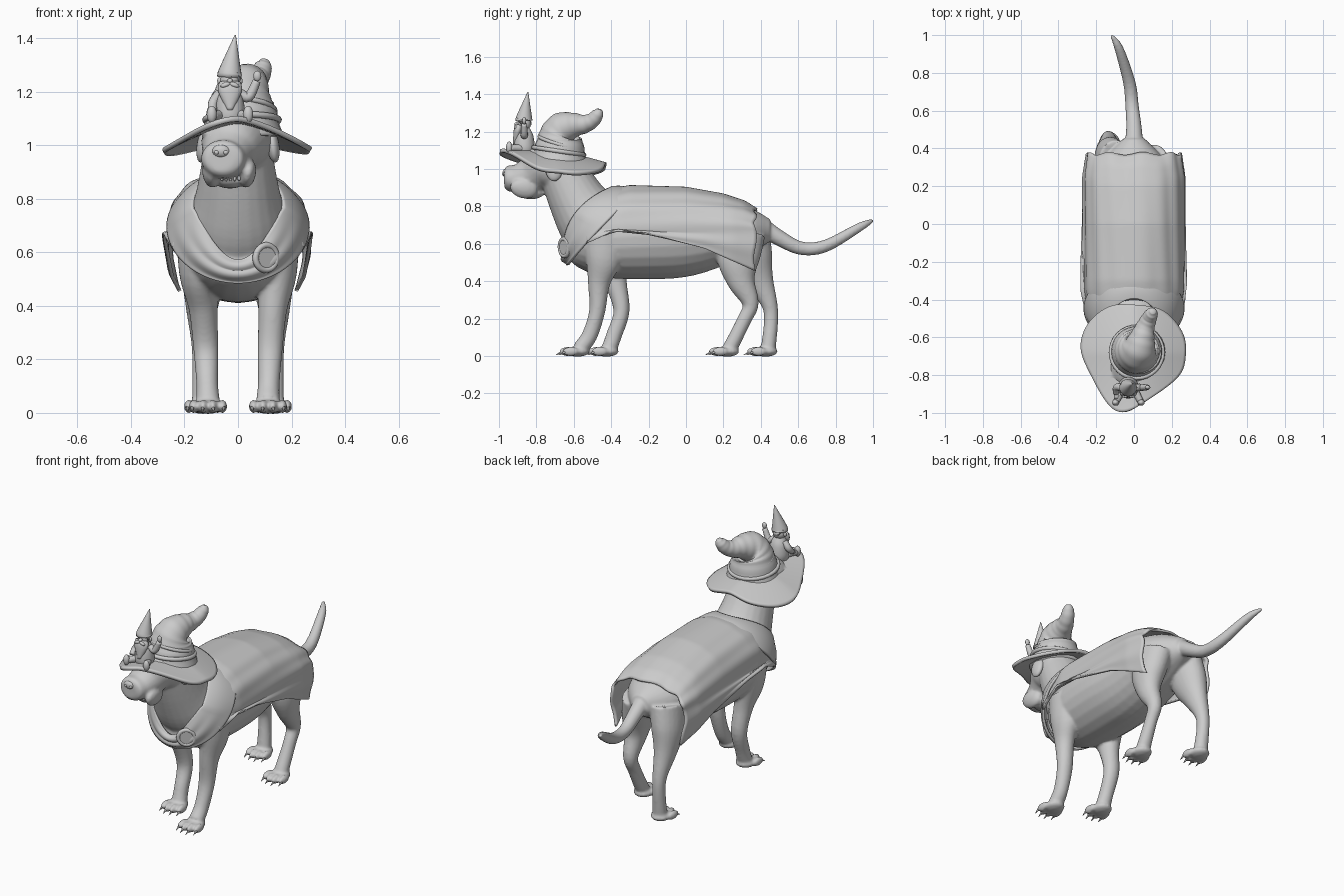
import bpy, bmesh, math
from mathutils import Vector, Matrix, Euler

if "Cube" in bpy.data.objects:
    bpy.data.objects.remove(bpy.data.objects["Cube"])


def finish(bm, name, thick=0):
    bmesh.ops.recalc_face_normals(bm, faces=bm.faces)
    me = bpy.data.meshes.new(name)
    bm.to_mesh(me)
    bm.free()
    me.polygons.foreach_set("use_smooth", [True] * len(me.polygons))
    ob = bpy.data.objects.new(name, me)
    bpy.context.collection.objects.link(ob)
    if thick:
        m = ob.modifiers.new("thickness", 'SOLIDIFY')
        m.thickness, m.offset = thick, 0
    return ob


def grid(name, rows, closed=False, caps=False, thick=0):
    bm = bmesh.new()
    vs = [[bm.verts.new(p) for p in r] for r in rows]
    n = len(rows[0])
    for a, b in zip(vs, vs[1:]):
        for i in range(n if closed else n - 1):
            j = (i + 1) % n
            bm.faces.new((a[i], a[j], b[j], b[i]))
    if caps:
        bm.faces.new(vs[0])
        bm.faces.new(vs[-1])
    return finish(bm, name, thick)


def spline(pts, k=5, closed=False):
    P = [Vector(p) for p in pts]
    n, out = len(P), []
    get = (lambda i: P[i % n]) if closed else (lambda i: P[max(0, min(n - 1, i))])
    for i in range(n if closed else n - 1):
        a, b, c, d = (get(i + o) for o in (-1, 0, 1, 2))
        for t in (s / k for s in range(k)):
            out.append(.5 * (2 * b + (c - a) * t + (2 * a - 5 * b + 4 * c - d) * t**2
                             + (3 * b - a - 3 * c + d) * t**3))
    return out if closed else out + [P[-1]]


def loft(name, secs, n=24, k=5, wave=0):
    """Tube through sections (x, y, z, side radius[, other radius])."""
    S = spline([s if len(s) == 5 else (*s, s[3]) for s in secs], k)
    C = [Vector(s[:3]) for s in S]
    d = (C[-1] - C[0]).normalized()
    ref = Vector((0, 1, 0)) if abs(d.x) > .7 else Vector((1, 0, 0))
    rows = []
    for i, s in enumerate(S):
        t = (C[min(i + 1, len(C) - 1)] - C[max(i - 1, 0)]).normalized()
        u = (ref - t * ref.dot(t)).normalized()
        w = t.cross(u)
        f = 1 + wave * math.sin(i * 1.3)
        rows.append([C[i] + f * (u * max(s[3], .002) * math.cos(a) + w * max(s[4], .002) * math.sin(a))
                     for a in (math.tau * j / n for j in range(n))])
    return grid(name, rows, True, True)


def blobs(name, items, seg=20):
    """Ellipsoids (location, scale[, rotation]) in one mesh."""
    bm = bmesh.new()
    for it in items:
        rot = Euler(it[2]) if len(it) > 2 else Euler()
        bmesh.ops.create_uvsphere(bm, u_segments=seg, v_segments=seg // 2 + 2, radius=1,
                                  matrix=Matrix.LocRotScale(Vector(it[0]), rot, Vector(it[1])))
    return finish(bm, name)


# Torso, neck, head and tail
torso = loft("torso", [(0, -.63, .62, .06, .08), (0, -.58, .62, .16, .15), (0, -.45, .63, .215, .21),
                       (0, -.2, .645, .235, .235), (0, .03, .65, .22, .22), (0, .3, .67, .18, .14),
                       (0, .45, .67, .06)])
neck = loft("neck", [(0, -.4, .64, .2), (0, -.5, .72, .19), (0, -.58, .83, .155), (0, -.68, 1.03, .12)])
head = loft("head", [(.01, -.55, 1.02, .06), (.005, -.61, 1.02, .115), (0, -.7, 1.02, .13),
                     (-.02, -.77, 1.005, .12), (-.036, -.83, .97, .1), (-.05, -.9, .95, .088, .075),
                     (-.06, -.952, .95, .078, .068), (-.062, -.97, .95, .055, .05)])
tail = loft("tail", [(0, .36, .72, .055), (0, .5, .63, .042), (-.01, .62, .575, .036),
                     (-.025, .75, .59, .033), (-.08, .93, .69, .024), (-.12, 1, .725, .009)])
# hanging lips, brows and jaw
folds = [((-.03, -.83, .868), (.06, .07, .03)), ((-.065, -.92, .92), (.06, .045, .045))]
for s in (-1, 1):
    folds += [((-.033 + s * .07, -.868, .893), (.03, .075, .052), (-.25, s * .2, 0)),
              ((-.04 + s * .063, -.81, 1.05), (.04, .03, .022))]
parts = [torso, neck, head, tail, blobs("muzzle_folds", folds)]

# Legs: right pair steps forward, left pair stands back
claws = bmesh.new()


def leg(side, ys, zs, xs, rx, ry):
    parts.append(loft("leg", [(side * x, y, z, a, b) for x, y, z, a, b in zip(xs, ys, zs, rx, ry)]))
    x, y = side * xs[-1], ys[-1]
    toes = [((x, y - .015, .024), (.058, .065, .028))]
    for i in range(4):
        off, fwd = (i - 1.5) * .036, -.07 if i in (1, 2) else -.052
        toes.append(((x + off, y + fwd, .024), (.018, .045, .025)))
        bmesh.ops.create_cone(claws, segments=8, radius1=.008, radius2=.001, depth=.035, cap_ends=True,
                              matrix=Matrix.Translation((x + off * 1.08, y + fwd - .045, .013))
                              @ Matrix.Rotation(math.radians(115), 4, 'X'))
    parts.append(blobs("paw", toes))


front = ((.66, .52, .39, .24, .11, .04), (.13, .145, .13, .12, .115, .112),
         (.1, .075, .054, .047, .041, .045), (.13, .1, .06, .043, .042, .042))
hind = ((.66, .52, .4, .28, .19, .04), (.1, .125, .135, .135, .135, .13),
        (.09, .085, .061, .042, .036, .042), (.125, .115, .075, .044, .038, .04))
leg(1, (-.43, -.44, -.465, -.475, -.515, -.565), *front)
leg(-1, (-.42, -.41, -.375, -.345, -.385, -.41), *front)
leg(1, (.3, .28, .295, .345, .31, .235), *hind)
leg(-1, (.32, .35, .395, .445, .455, .44), *hind)
finish(claws, "claws")

# Blend the body parts into one smooth skin
for o in bpy.data.objects:
    o.select_set(o in parts)
bpy.context.view_layer.objects.active = torso
bpy.ops.object.join()
torso.name = "dog_body"
m = torso.modifiers.new("blend", 'REMESH')
m.mode, m.voxel_size, m.use_smooth_shade = 'VOXEL', .008, True
m = torso.modifiers.new("soften", 'SMOOTH')
m.factor, m.iterations = .5, 6

# Face details
sides = (-1, 1)
blobs("ears", [((s * .13, -.705, 1.0), (.024, .046, .066), (0, -s * .15, 0)) for s in sides])
blobs("nose", [((-.063, -.963, .978), (.034, .018, .024))])
blobs("nostrils", [((-.063 + s * .017, -.977, .973), (.009, .006, .008)) for s in sides])
blobs("eyes", [((-.04 + s * .055, -.845, 1.03), (.015, .014, .013)) for s in sides])
blobs("teeth", [((-.06 + i * .016, -.898, .876), (.006, .007, .011)) for i in range(5)], 8)


# Cape over the back, with lengthwise folds
def lerp(tab, v):
    for (a, p), (b, q) in zip(tab, tab[1:]):
        if v <= b:
            return p + (q - p) * max(0, (v - a) / (b - a))
    return tab[-1][1]


top = [(-.54, .82), (-.42, .885), (-.3, .905), (0, .897), (.2, .862), (.31, .825), (.37, .785)]
hem = [(-.54, .6), (-.37, .672), (-.2, .652), (.1, .575), (.37, .455)]
width = [(-.54, .225), (-.35, .257), (.25, .258), (.37, .24)]
rows = []
for i in range(49):
    row = []
    for t in (j / 45 - 1 for j in range(91)):
        s, q = math.copysign(1, t), abs(t)
        start = -.4 - .13 * min(1, q / .6) ** 1.5
        y = start + (.37 - start) * i / 48
        zt, ze, w = lerp(top, y), lerp(hem, y), lerp(width, y)
        if q < .7:
            a = q / .7 * math.pi / 2
            x, z = w * math.sin(a) ** .95, .67 + (zt - .67) * max(math.cos(a), 0) ** .85
        else:
            f = (q - .7) / .3
            x, z = w + (.02 * f - .2 * f**3 * max(0, .67 - ze)), .67 + (ze - .67) * f
        amp = min(1, (y + .56) * 4)
        g = 1 + amp * (.01 * math.sin(t * 31 + 3 * y) * min(1, q * 3) + .008 * math.sin(t * 13 - 3 * y))
        row.append((s * x * g, y + (i / 48) ** 8 * .008 * math.sin(t * 19), max(z - .65, 0) * g + min(z, .65)))
    rows.append(row)
grid("cape", rows, thick=.014)

# Draped collar of the cape around neck and chest
rows = []
for f in (i / 20 for i in range(21)):
    row = []
    for a in (math.tau * j / 80 for j in range(80)):
        c, s = math.cos(a), math.sin(a)
        low = max(0, -c)
        b = math.sin(f * math.pi) * .02 + .005 * math.sin(f * 15 + 2 * c) * low
        row.append(((.165 * (1 - .33 * low ** .7 * (1 - f)) + .095 * f ** .8) * s * (1 + b),
                    -.525 + .08 * f + (.13 + .055 * f) * c - .06 * s * s * (1 - f) - b * (.6 - c * .4),
                    .735 - .055 * f + (.165 + .03 * f) * c + .03 * s * s * (1 - .5 * f) + b * .6 * max(c, 0)))
    rows.append(row)
grid("cape_collar", rows, closed=True, thick=.016)


# Round clasp
def ring(name, loc, aim, R, r):
    q = Vector(aim).to_track_quat('Z', 'Y')
    circ = lambda n, m: [(math.cos(math.tau * i / n), math.sin(math.tau * i / n)) for i in range(m)]
    grid(name, [[Vector(loc) + q @ Vector(((R + r * cb) * ca, (R + r * cb) * sa, r * sb))
                 for cb, sb in circ(10, 10)] for ca, sa in circ(32, 33)], closed=True)
    return q


spot = Vector((.105, -.65, .58))
q = ring("clasp_rim", spot, (.5, -.8, -.05), .046, .012)
bm = bmesh.new()
bmesh.ops.create_cone(bm, segments=32, radius1=.043, radius2=.038, depth=.016, cap_ends=True,
                      matrix=Matrix.LocRotScale(spot, q, None))
disc = finish(bm, "clasp_disc")
disc.data.polygons.foreach_set("use_smooth", [False] * len(disc.data.polygons))

# Floppy hat brim
edge = spline([(0, -.43), (.15, -.46), (.25, -.57), (.27, -.69), (.23, -.81), (.06, -.94), (-.05, -.995),
               (-.13, -.96), (-.22, -.81), (-.278, -.66), (-.24, -.53), (-.13, -.44)], 6, True)
rows = []
for f in (.3 + .05 * i for i in range(15)):
    row = []
    for e in edge:
        x, y = e.x * f, -.69 + (e.y + .69) * f
        row.append((x, y, 1.085 - .1 * abs(x / .27) ** 1.5 - .06 * max(0, (y + .69) / .26) ** 1.3
                    + .015 * max(0, (-.69 - y) / .3) ** 2))
    rows.append(row)
grid("hat_brim", rows, closed=True, thick=.02)

# Bent, wrinkled hat crown
loft("hat_crown", [(.015, -.68, 1.03, .153), (.015, -.675, 1.14, .126), (.02, -.67, 1.19, .108),
                   (.03, -.65, 1.22, .088), (.045, -.595, 1.235, .066), (.06, -.545, 1.24, .05),
                   (.08, -.5, 1.26, .041), (.095, -.472, 1.295, .032), (.1, -.462, 1.318, .015)], k=7, wave=.015)
ring("hat_band_low", (.015, -.68, 1.095), (0, .15, 1), .137, .012)
ring("hat_band_high", (.02, -.672, 1.14), (.1, .3, 1), .118, .01)

# Little bearded figurine sitting on the brim
gx, gy = -.03, -.865
loft("figurine_body", [(gx, gy, 1.085, .05), (gx, gy, 1.12, .056), (gx, gy, 1.18, .048), (gx, gy, 1.22, .028)], 16)
blobs("figurine_head", [((gx, gy, 1.24), (.038, .036, .036)), ((gx, gy - .04, 1.24), (.011, .012, .01))]
      + [((gx + s * .038, gy, 1.24), (.01, .01, .014)) for s in sides], 14)
loft("figurine_beard", [(gx, gy - .025, 1.235, .04, .02), (gx, gy - .035, 1.2, .044, .022),
                        (gx, gy - .05, 1.13, .01)], 16)
blobs("figurine_moustache", [((gx + s * .016, gy - .046, 1.225), (.02, .01, .009), (0, s * .35, 0)) for s in sides], 12)
loft("figurine_hat", [(gx, gy, 1.262, .045), (gx, gy, 1.275, .043), (gx + .02, gy + .02, 1.412, .002)], 20)
loft("figurine_raised_arm", [(gx + .035, gy, 1.195, .019), (gx + .07, gy, 1.18, .019), (gx + .1, gy, 1.24, .015)], 12)
loft("figurine_resting_arm", [(gx - .035, gy, 1.195, .019), (gx - .062, gy, 1.16, .019),
                              (gx - .065, gy - .03, 1.13, .016)], 12)
blobs("figurine_hands", [((gx + .102, gy, 1.258), (.015, .011, .02)), ((gx - .062, gy - .045, 1.123), (.015, .018, .012))], 12)
for s, nm in zip(sides, ("left", "right")):
    loft("figurine_leg_" + nm, [(gx + s * .025, gy, 1.11, .022), (gx + s * .065, gy - .075, 1.112, .017)], 12)
    blobs("figurine_boot_" + nm, [((gx + s * .068, gy - .08, 1.115), (.019, .017, .032))], 12)
